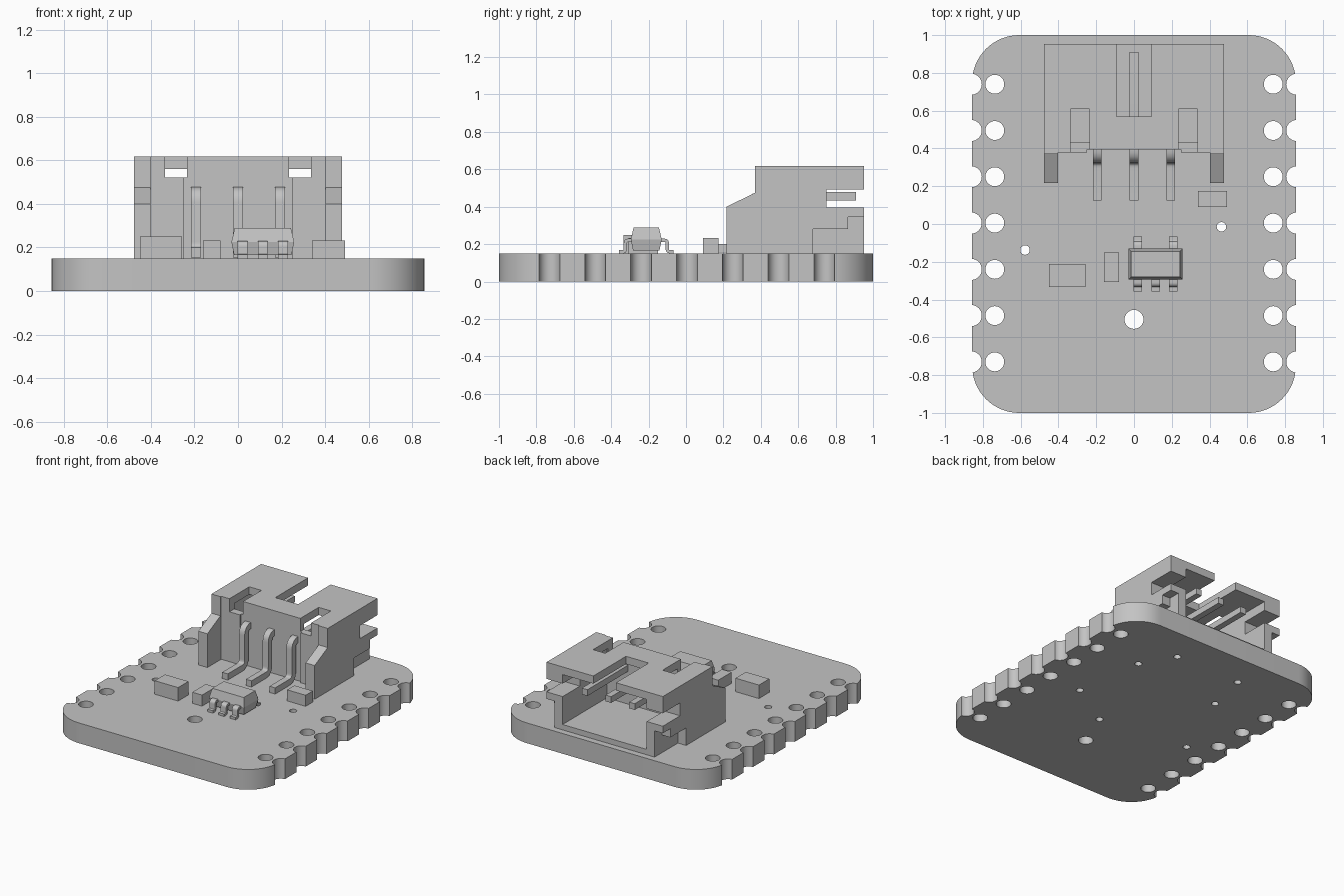
import bpy, bmesh, math
from mathutils import Vector

if "Cube" in bpy.data.objects:
    bpy.data.objects.remove(bpy.data.objects["Cube"], do_unlink=True)

grey = bpy.data.materials.new("plain grey")
grey.use_nodes = True
grey.diffuse_color = (0.55, 0.55, 0.55, 1)
grey.node_tree.nodes["Principled BSDF"].inputs["Base Color"].default_value = (0.55, 0.55, 0.55, 1)


def finish(name, bm):
    bmesh.ops.recalc_face_normals(bm, faces=bm.faces)
    mesh = bpy.data.meshes.new(name)
    bm.to_mesh(mesh)
    bm.free()
    mesh.materials.append(grey)
    ob = bpy.data.objects.new(name, mesh)
    bpy.context.collection.objects.link(ob)
    return ob


def activate(ob):
    bpy.ops.object.select_all(action='DESELECT')
    ob.select_set(True)
    bpy.context.view_layer.objects.active = ob


def smooth(ob):
    activate(ob)
    bpy.ops.object.shade_smooth_by_angle(angle=math.radians(35))


def prism(name, pts, lo, hi, axis="X"):
    """Extrude a flat outline along X (outline in y, z) or Z (outline in x, y)."""
    bm = bmesh.new()
    place = (lambda p: (lo, p[0], p[1])) if axis == "X" else (lambda p: (p[0], p[1], lo))
    face = bm.faces.new([bm.verts.new(place(p)) for p in pts])
    new = bmesh.ops.extrude_face_region(bm, geom=[face])["geom"]
    step = Vector((hi - lo, 0, 0)) if axis == "X" else Vector((0, 0, hi - lo))
    bmesh.ops.translate(bm, vec=step, verts=[v for v in new if isinstance(v, bmesh.types.BMVert)])
    return finish(name, bm)


def box(name, x, y, z):
    return prism(name, [(x[0], y[0]), (x[1], y[0]), (x[1], y[1]), (x[0], y[1])], z[0], z[1], "Z")


def circle(x, y, r, n=32):
    return [(x + r * math.cos(math.tau * i / n), y + r * math.sin(math.tau * i / n)) for i in range(n)]


def carve(ob, cutter):
    mod = ob.modifiers.new("cut", 'BOOLEAN')
    mod.operation, mod.solver, mod.object = 'DIFFERENCE', 'EXACT', cutter
    activate(ob)
    bpy.ops.object.modifier_apply(modifier=mod.name)
    bpy.data.objects.remove(cutter, do_unlink=True)


def bent_lead(name, path, thick, radius, x, width):
    """Flat strip following a path in y, z with rounded bends."""
    path = [Vector(p) for p in path]
    line = [path[0]]
    for a, b, c in zip(path, path[1:], path[2:]):
        start, end = b + (a - b).normalized() * radius, b + (c - b).normalized() * radius
        for i in range(7):
            t = i / 6
            line.append(start * (1 - t) ** 2 + b * 2 * t * (1 - t) + end * t * t)
    line.append(path[-1])
    left, right = [], []
    for i, p in enumerate(line):
        d = (line[min(i + 1, len(line) - 1)] - line[max(i - 1, 0)]).normalized()
        n = Vector((-d.y, d.x)) * thick / 2
        left.append(p + n)
        right.append(p - n)
    ob = prism(name, left + right[::-1], x - width / 2, x + width / 2)
    smooth(ob)
    return ob


# Circuit board with rounded corners
outline = []
R = 0.25
for k, (sx, sy) in enumerate([(1, 1), (-1, 1), (-1, -1), (1, -1)]):
    for i in range(17):
        a = math.pi / 2 * (k + i / 16)
        outline.append((sx * (0.857 - R) + R * math.cos(a), sy * (1 - R) + R * math.sin(a)))
board = prism("circuit_board", outline, 0, 0.15, "Z")

# Edge notches, pin holes and small vias
holes = [(0, -0.505, 0.05), (-0.577, -0.138, 0.025), (0.463, -0.015, 0.025), (0.25, 0.75, 0.025),
         (0.39, 0.51, 0.025), (-0.28, 0.75, 0.025), (-0.35, 0.43, 0.025), (0.11, -0.23, 0.025)]
for row in range(7):
    y = 0.74 - 0.245 * row
    for s in (-1, 1):
        holes += [(s * 0.737, y, 0.05), (s * 0.862, y, 0.056)]
for x, y, r in holes:
    carve(board, prism("hole_cutter", circle(x, y, r), -0.1, 0.3, "Z"))
smooth(board)

# Connector housing: side profile, then openings
W = 0.477
housing = prism("connector_housing", [(0.217, 0.15), (0.953, 0.15), (0.953, 0.617), (0.37, 0.617),
                                      (0.37, 0.475), (0.217, 0.40)], -W, W)
cuts = [((-0.403, 0.403), (0.1, 0.378), (0.1, 0.7)),     # gap between the front wings
        ((-0.25, 0.25), (0.1, 0.395), (0.1, 0.7)),       # shallow front recess
        ((-0.345, 0.345), (0.435, 1.1), (0.19, 0.56)),   # plug cavity
        ((-0.093, 0.093), (0.57, 1.1), (0.5, 0.7)),      # key slot in the roof
        ((-0.6, 0.6), (0.75, 1.1), (0.397, 0.493))]      # latch slot in the sides
for s in (-1, 1):
    cuts += [(sorted((s * 0.235, s * 0.335)), (0.3, 0.61), (0.52, 0.7)),   # roof windows
             (sorted((s * 0.41, s * 0.6)), (0.68, 1.1), (0.1, 0.28)),      # low side steps
             (sorted((s * 0.41, s * 0.6)), (0.865, 1.1), (0.2, 0.345))]
for c in cuts:
    carve(housing, box("housing_cutter", *c))

# Connector pins
for i, x in enumerate((-0.194, 0, 0.194)):
    bent_lead(f"connector_pin_{i + 1}", [(0.125, 0.177), (0.345, 0.177), (0.345, 0.455), (0.91, 0.455)],
              0.046, 0.05, x, 0.046)

# Small chip with tapered sides
bm = bmesh.new()
rings = []
for z, inset in ((0.165, 0.012), (0.225, 0), (0.29, 0.015)):
    x0, x1, y0, y1 = -0.03 + inset, 0.258 - inset, -0.295 + inset, -0.13 - inset
    rings.append([bm.verts.new(p) for p in ((x0, y0, z), (x1, y0, z), (x1, y1, z), (x0, y1, z))])
for a, b in zip(rings, rings[1:]):
    for i in range(4):
        j = (i + 1) % 4
        bm.faces.new((a[i], a[j], b[j], b[i]))
bm.faces.new(rings[0])
bm.faces.new(rings[-1])
finish("chip_body", bm)

# Chip legs: three in front, two behind
for s, xs in ((-1, (0.021, 0.114, 0.207)), (1, (0.021, 0.207))):
    for i, x in enumerate(xs):
        path = [(-0.212 + s * d, z) for d, z in ((0.07, 0.22), (0.112, 0.22), (0.112, 0.159), (0.145, 0.159))]
        bent_lead(f"chip_leg_{'front' if s < 0 else 'back'}_{i + 1}", path, 0.018, 0.016, x, 0.045)

# Small surface parts
box("large_capacitor", (-0.45, -0.258), (-0.333, -0.212), (0.15, 0.25))
box("small_resistor_left", (-0.16, -0.08), (-0.307, -0.15), (0.15, 0.232))
box("small_resistor_right", (0.34, 0.492), (0.09, 0.175), (0.15, 0.232))
